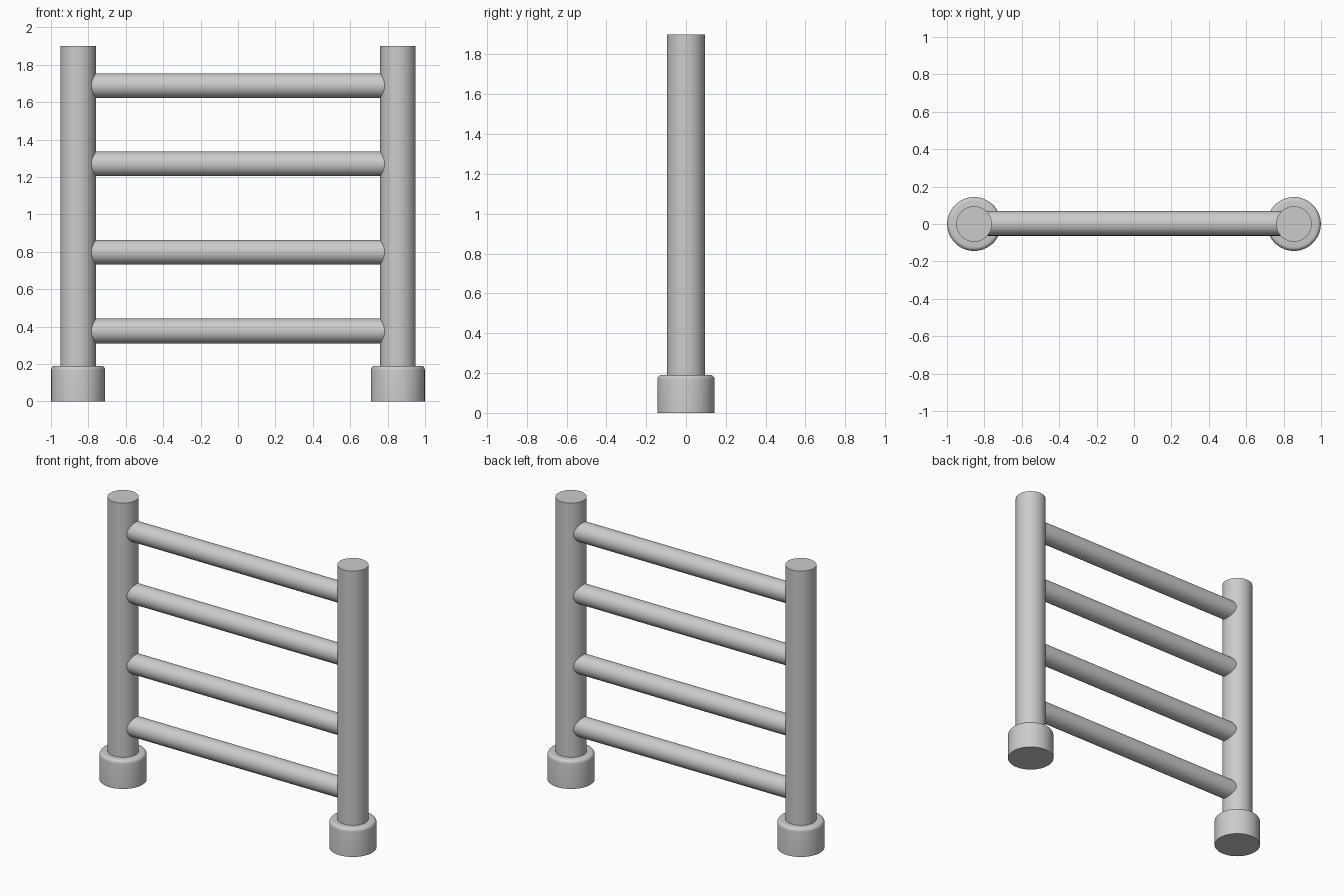
import bpy, math

if "Cube" in bpy.data.objects:
    bpy.data.objects.remove(bpy.data.objects["Cube"])

POST_X = 0.855


def cylinder(name, radius, length, location, rotation=(0, 0, 0)):
    bpy.ops.mesh.primitive_cylinder_add(vertices=64, radius=radius, depth=length,
                                        location=location, rotation=rotation)
    obj = bpy.context.object
    obj.name = name
    bpy.ops.object.shade_smooth_by_angle(angle=math.radians(30))
    return obj


def foot(name, x):
    # turned cap: flat bottom, straight side, rounded top rim
    r, h, b = 0.144, 0.19, 0.022
    profile = [(0, 0), (r, 0)]
    for i in range(6):
        a = math.radians(18 * i)
        profile.append((r - b + b * math.cos(a), h - b + b * math.sin(a)))
    profile.append((0, h))
    mesh = bpy.data.meshes.new(name)
    mesh.from_pydata([(px, 0, pz) for px, pz in profile],
                     [(i, i + 1) for i in range(len(profile) - 1)], [])
    obj = bpy.data.objects.new(name, mesh)
    bpy.context.collection.objects.link(obj)
    obj.location.x = x
    spin = obj.modifiers.new("spin", 'SCREW')
    spin.steps = spin.render_steps = 64
    spin.use_merge_vertices = True
    spin.use_normal_calculate = True
    bpy.ops.object.select_all(action='DESELECT')
    obj.select_set(True)
    bpy.context.view_layer.objects.active = obj
    bpy.ops.object.modifier_apply(modifier=spin.name)
    bpy.ops.object.mode_set(mode='EDIT')
    bpy.ops.mesh.select_all(action='SELECT')
    bpy.ops.mesh.normals_make_consistent(inside=False)
    bpy.ops.object.mode_set(mode='OBJECT')
    bpy.ops.object.shade_smooth_by_angle(angle=math.radians(30))


# upright posts standing in their feet
for side, sign in (("left", -1), ("right", 1)):
    cylinder(side + "_post", 0.095, 1.75, (sign * POST_X, 0, 1.025))
    foot(side + "_foot", sign * POST_X)

# rungs, ending inside the posts
for i, z in enumerate((0.376, 0.798, 1.27, 1.688)):
    cylinder(f"rung_{i + 1}", 0.066, 2 * POST_X - 0.05, (0, 0.003, z),
             (0, math.pi / 2, 0))
